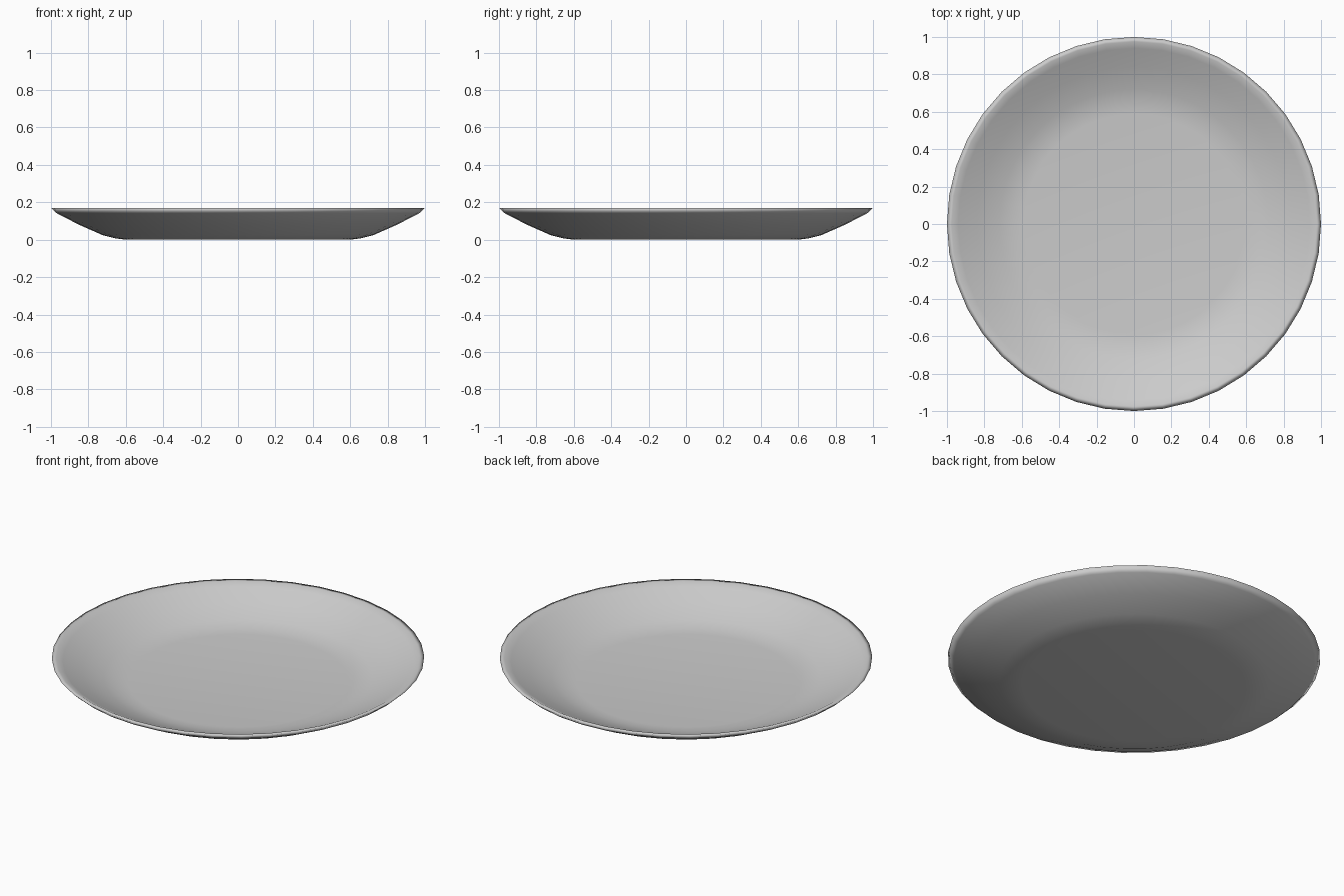
import bpy, bmesh, math

if "Cube" in bpy.data.objects:
    bpy.data.objects.remove(bpy.data.objects["Cube"])

SIDES = 40

# Plate half-section (radius, z): underside centre -> rim -> top centre
profile = [
    (0.0, 0.0), (0.60, 0.0), (0.66, 0.008), (0.725, 0.025), (0.85, 0.08),
    (0.97, 0.142), (1.0, 0.17), (0.975, 0.17),
    (0.94, 0.153), (0.84, 0.104), (0.72, 0.055), (0.65, 0.038),
    (0.59, 0.032), (0.0, 0.032),
]

# Spin the section into a closed plate
bm = bmesh.new()
verts = [bm.verts.new((r, 0, z)) for r, z in profile]
edges = [bm.edges.new(pair) for pair in zip(verts, verts[1:])]
bmesh.ops.spin(bm, geom=verts + edges, cent=(0, 0, 0), axis=(0, 0, 1),
               angle=math.tau, steps=SIDES, use_merge=True)
bmesh.ops.remove_doubles(bm, verts=bm.verts, dist=0.0005)
bmesh.ops.recalc_face_normals(bm, faces=bm.faces)
for f in bm.faces:
    f.smooth = True

mesh = bpy.data.meshes.new("plate")
bm.to_mesh(mesh)
bm.free()
plate = bpy.data.objects.new("plate", mesh)
bpy.context.collection.objects.link(plate)
